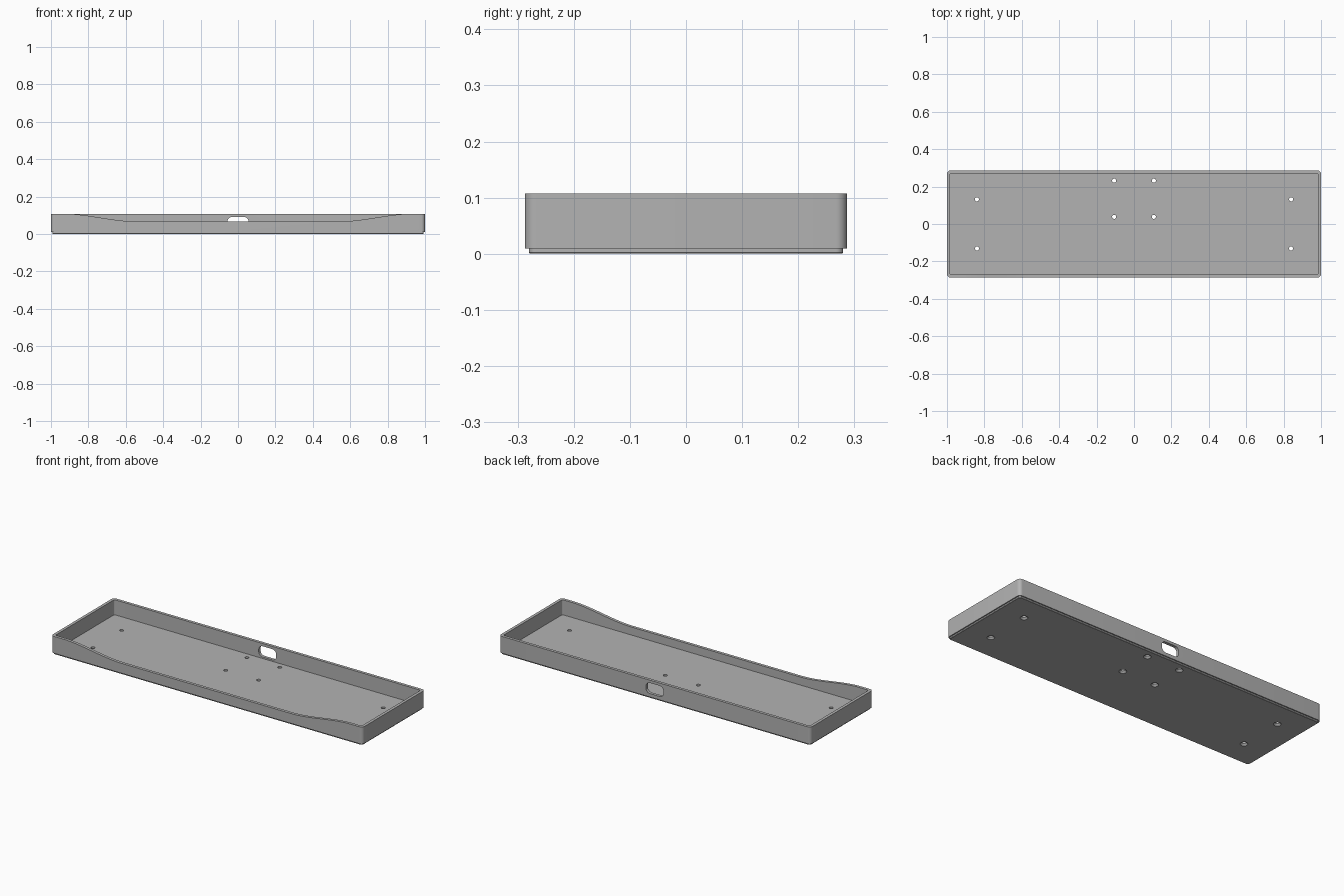
import bpy
import bmesh
from math import sin, cos, pi

cube = bpy.data.objects.get("Cube")
if cube:
    bpy.data.objects.remove(cube, do_unlink=True)

W, D, H = 1.0, 0.287, 0.107      # half width, half depth, height
WALL, FLOOR, RADIUS = 0.017, 0.02, 0.02

grey = bpy.data.materials.new("plain grey")
grey.use_nodes = True
grey.diffuse_color = (0.45, 0.45, 0.45, 1)
grey.node_tree.nodes["Principled BSDF"].inputs["Base Color"].default_value = grey.diffuse_color


def rounded_rect(hw, hh, r, n=8):
    """Counter-clockwise outline with rounded corners."""
    pts = []
    for k, (sx, sy) in enumerate([(1, 1), (-1, 1), (-1, -1), (1, -1)]):
        for i in range(n + 1):
            a = (k + i / n) * pi / 2
            pts.append((sx * (hw - r) + r * cos(a), sy * (hh - r) + r * sin(a)))
    return pts


def loft(name, rings):
    """Closed solid skinned through matching rings of points."""
    bm = bmesh.new()
    loops = [[bm.verts.new(p) for p in ring] for ring in rings]
    for a, b in zip(loops, loops[1:]):
        for i in range(len(a)):
            j = (i + 1) % len(a)
            bm.faces.new((a[i], a[j], b[j], b[i]))
    bm.faces.new(loops[0][::-1])
    bm.faces.new(loops[-1])
    bmesh.ops.recalc_face_normals(bm, faces=bm.faces)
    mesh = bpy.data.meshes.new(name)
    bm.to_mesh(mesh)
    bm.free()
    ob = bpy.data.objects.new(name, mesh)
    bpy.context.collection.objects.link(ob)
    return ob


def cut(target, cutter):
    cutter.hide_render = True
    mod = target.modifiers.new("cut", 'BOOLEAN')
    mod.operation, mod.solver, mod.object = 'DIFFERENCE', 'EXACT', cutter
    bpy.context.view_layer.objects.active = target
    bpy.ops.object.modifier_apply(modifier=mod.name)
    bpy.data.objects.remove(cutter, do_unlink=True)


# Tray: stepped base, outer wall, rim, inner wall and floor
profile = [(0.009, 0), (0.007, 0.002), (0.007, 0.009), (0, 0.009),
           (0, H), (WALL, H), (WALL, FLOOR)]
tray = loft("tray", [
    [(x, y, z) for x, y in rounded_rect(W - inset, D - inset, max(RADIUS - inset, 0.006))]
    for inset, z in profile])
tray.data.materials.append(grey)

# Sweeping dip in the front wall
dip = []
STEPS, OUTER, INNER, LOW = 24, 0.93, 0.54, 0.066
for i in range(STEPS + 1):
    t = i / STEPS
    s = t * t * (3 - 2 * t)
    dip.append((-OUTER + (OUTER - INNER) * t, H + 0.0004 + (LOW - H) * s))
dip += [(-x, z) for x, z in reversed(dip)]
dip += [(OUTER, 0.2), (-OUTER, 0.2)]
cut(tray, loft("front_dip_cutter", [[(x, y, z) for x, z in dip] for y in (-0.4, -0.2)]))

# Rounded port opening in the back wall
slot = rounded_rect(0.056, 0.031, 0.025)
cut(tray, loft("port_cutter", [[(x, y, z + 0.06) for x, z in slot] for y in (0.2, 0.4)]))

# Countersunk screw holes through the floor
for hx, hy in [(0.84, 0.132), (0.84, -0.131), (0.106, 0.232), (0.106, 0.038)]:
    for side in (1, -1):
        rings = [[(side * hx + r * cos(a * pi / 12), hy + r * sin(a * pi / 12), z)
                  for a in range(24)]
                 for r, z in [(0.022, -0.002), (0.011, 0.01), (0.011, 0.04)]]
        cut(tray, loft("screw_hole_cutter", rings))

bpy.ops.object.select_all(action='DESELECT')
tray.select_set(True)
bpy.context.view_layer.objects.active = tray
bpy.ops.object.shade_smooth_by_angle(angle=pi / 6)
